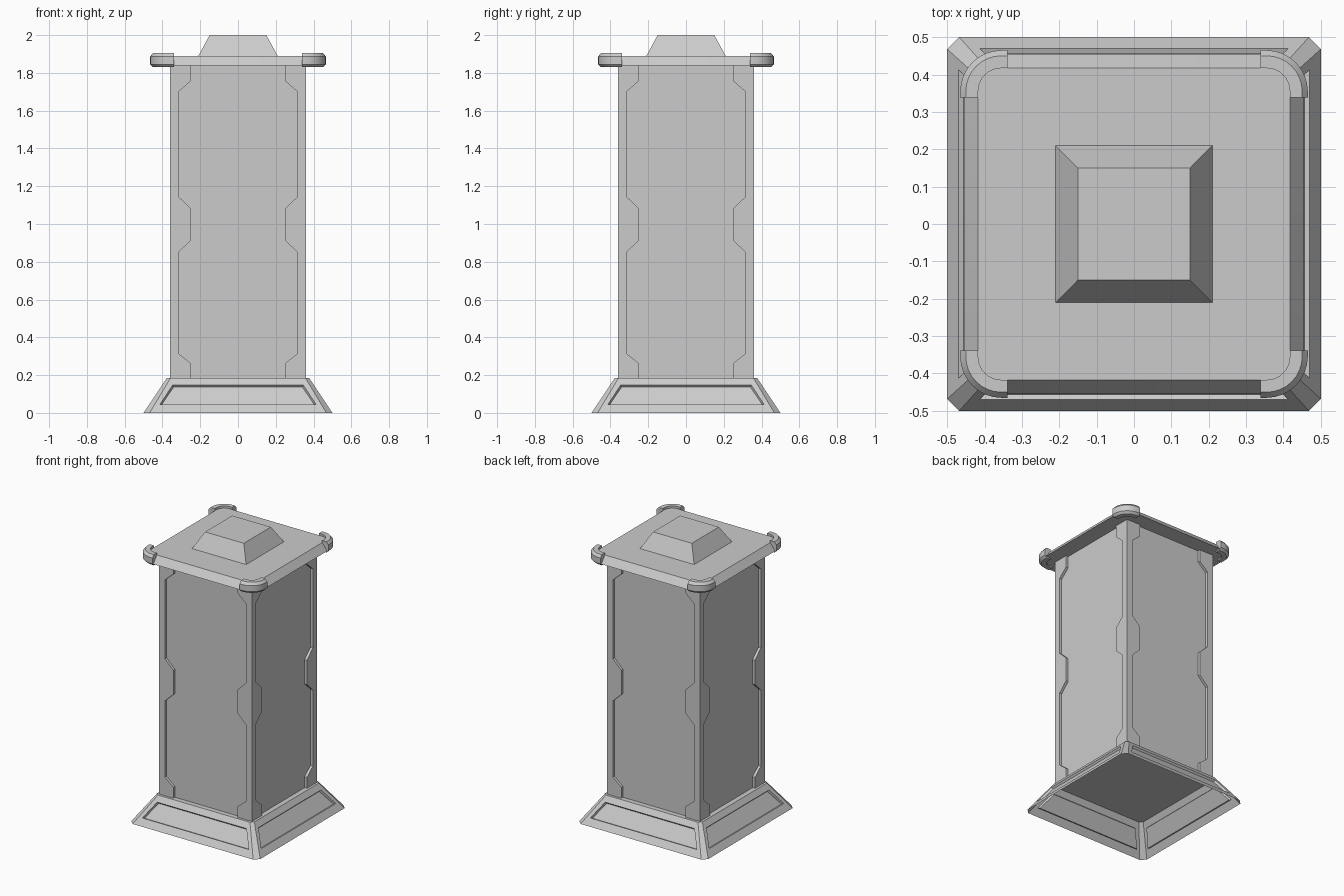
import bpy, bmesh, math
from mathutils import Vector, Matrix

if "Cube" in bpy.data.objects:
    bpy.data.objects.remove(bpy.data.objects["Cube"])


def finish(name, bm, smooth=False):
    bmesh.ops.remove_doubles(bm, verts=bm.verts, dist=1e-5)
    bmesh.ops.recalc_face_normals(bm, faces=bm.faces)
    me = bpy.data.meshes.new(name)
    bm.to_mesh(me)
    bm.free()
    ob = bpy.data.objects.new(name, me)
    bpy.context.collection.objects.link(ob)
    if smooth:
        bpy.ops.object.select_all(action='DESELECT')
        ob.select_set(True)
        bpy.context.view_layer.objects.active = ob
        bpy.ops.object.shade_smooth_by_angle(angle=math.radians(30))
    return ob


def face(bm, pts, rot=0):
    m = Matrix.Rotation(rot * math.pi / 2, 3, 'Z')
    return bm.faces.new([bm.verts.new(m @ Vector(p)) for p in pts])


def corner(half, centre, seg=8):
    """Quarter arc of a rounded square, +x side to +y side."""
    r = half - centre
    return [(centre + r * math.cos(i / seg * math.pi / 2),
             centre + r * math.sin(i / seg * math.pi / 2)) for i in range(seg + 1)]


# Flared base: open-bottomed shell with chamfered corners and recessed panels
BOT, TOP, BASE_H = 0.5, 0.377, 0.185
slope = (BOT - TOP) / BASE_H
normal = Vector((0, -1, slope)).normalized()


def on_slope(x, z, depth=0):
    return Vector((x, -(BOT - slope * z), z)) - normal * depth


bm = bmesh.new()
outer = [on_slope(-0.468, 0), on_slope(0.468, 0), on_slope(0.357, BASE_H), on_slope(-0.357, BASE_H)]
panel = [(-0.413, 0.045), (0.413, 0.045), (0.346, 0.148), (-0.346, 0.148)]
rim = [on_slope(*p) for p in panel]
sunk = [on_slope(x * 0.985, z + (0.003 if z < 0.1 else -0.003), 0.015) for x, z in panel]
turn = Matrix.Rotation(math.pi / 2, 3, 'Z')
for k in range(4):
    for i in range(4):
        j = (i + 1) % 4
        face(bm, [outer[i], outer[j], rim[j], rim[i]], k)
        face(bm, [rim[i], rim[j], sunk[j], sunk[i]], k)
    face(bm, sunk, k)
    face(bm, [outer[1], turn @ outer[0], turn @ outer[3], outer[2]], k)
face(bm, [Matrix.Rotation(k * math.pi / 2, 3, 'Z') @ outer[i] for k in range(4) for i in (3, 2)])
finish("flared_base", bm)

# Column: raised notched corner trim around four recessed panels
W, IN, Z0, Z1 = 0.36, 0.342, BASE_H, 1.84
edge = [(0.25, Z0), (0.25, 0.262), (0.315, 0.315), (0.315, 0.85), (0.25, 0.913),
        (0.25, 1.083), (0.315, 1.145), (0.315, 1.70), (0.25, 1.757), (0.25, Z1)]
bm = bmesh.new()
for k in range(4):
    for s in (-1, 1):
        face(bm, [(s * x, -W, z) for x, z in edge] + [(s * W, -W, Z1), (s * W, -W, Z0)], k)
        for (xa, za), (xb, zb) in zip(edge, edge[1:]):
            face(bm, [(s * xa, -W, za), (s * xb, -W, zb), (s * xb, -IN, zb), (s * xa, -IN, za)], k)
    face(bm, [(x, -IN, z) for x, z in edge] + [(-x, -IN, z) for x, z in reversed(edge)], k)
finish("column", bm)

# Lid slab: rounded square with sloping rim
bm = bmesh.new()
rings = []
for half, z in ((0.455, 1.84), (0.417, 1.89)):
    rings.append([Matrix.Rotation(k * math.pi / 2, 3, 'Z') @ Vector((x, y, z))
                  for k in range(4) for x, y in corner(half, 0.355)])
n = len(rings[0])
for i in range(n):
    j = (i + 1) % n
    face(bm, [rings[0][i], rings[0][j], rings[1][j], rings[1][i]])
for r in rings:
    face(bm, r)
finish("lid_slab", bm, True)

# Lid cap: small truncated pyramid
bm = bmesh.new()
bmesh.ops.create_cone(bm, cap_ends=True, segments=4, radius1=0.21 * math.sqrt(2),
                      radius2=0.15 * math.sqrt(2), depth=0.11,
                      matrix=Matrix.Translation((0, 0, 1.945)) @ Matrix.Rotation(math.pi / 4, 4, 'Z'))
finish("lid_cap", bm)

# Corner guards: chamfered section swept round each lid corner
section = [(0.417, 1.83), (0.45, 1.83), (0.465, 1.845), (0.465, 1.887), (0.45, 1.905), (0.417, 1.905)]
for k in range(4):
    bm = bmesh.new()
    paths = []
    for half, z in section:
        pts = [(half, 0.338)] + corner(half, 0.355) + [(0.338, half)]
        paths.append([(x, y, z) for x, y in pts])
    for a, b in zip(paths, paths[1:] + paths[:1]):
        for i in range(len(a) - 1):
            face(bm, [a[i], a[i + 1], b[i + 1], b[i]], k)
    for end in (0, -1):
        face(bm, [p[end] for p in paths], k)
    finish(f"corner_guard_{k + 1}", bm, True)
